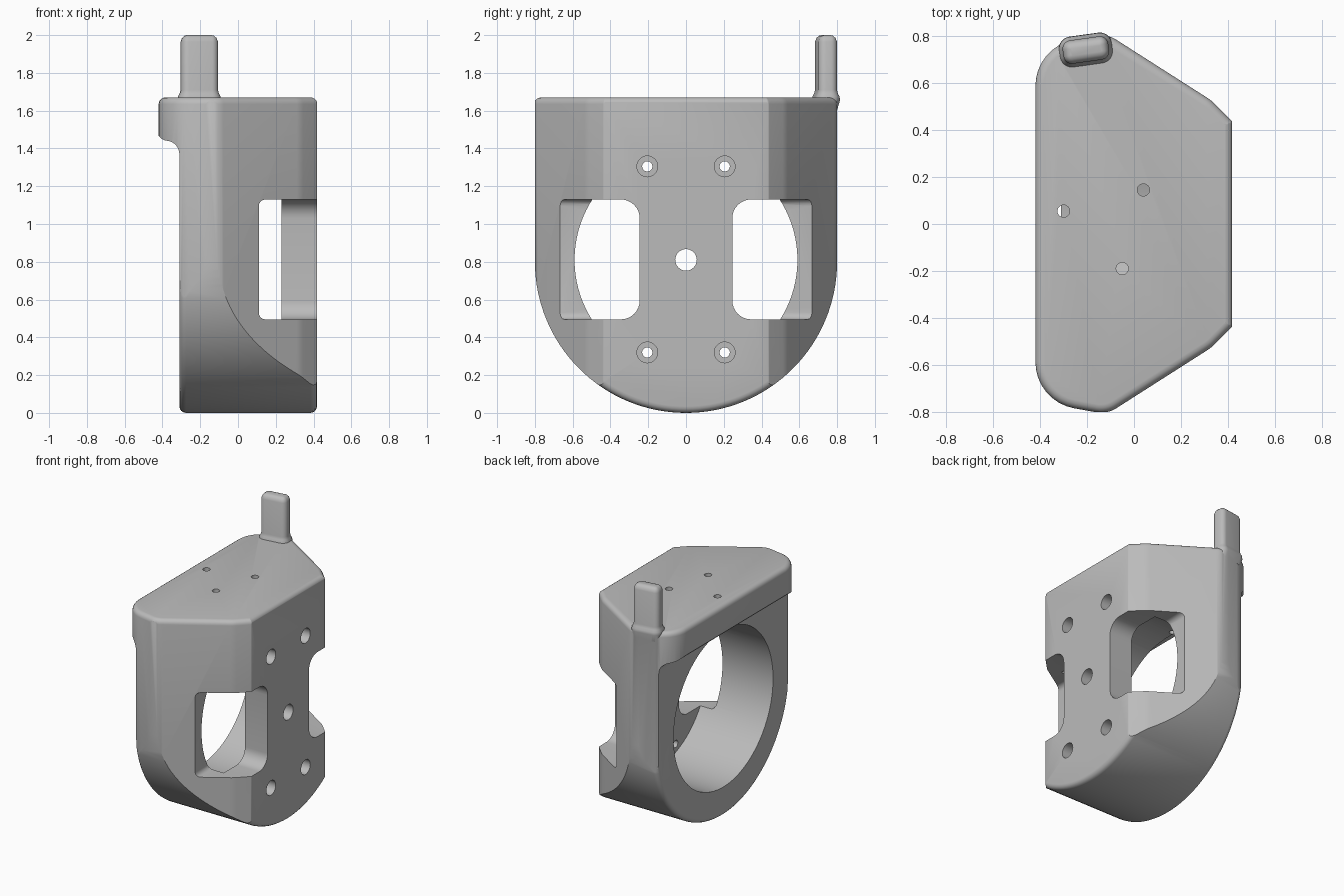
import bpy, bmesh, math
from mathutils import Vector, Matrix

cube = bpy.data.objects.get("Cube")
if cube:
    bpy.data.objects.remove(cube, do_unlink=True)

grey = bpy.data.materials.new("plain_grey")
grey.use_nodes = True
colour = (0.5, 0.5, 0.5, 1)
grey.diffuse_color = colour
grey.node_tree.nodes["Principled BSDF"].inputs["Base Color"].default_value = colour


def fillet(corners, steps=8):
    """Closed 2D outline from (u, v, radius) corners."""
    out = []
    for i, (u, v, r) in enumerate(corners):
        p = Vector((u, v))
        if r == 0:
            out.append(p)
            continue
        a = (Vector(corners[i - 1][:2]) - p).normalized()
        b = (Vector(corners[(i + 1) % len(corners)][:2]) - p).normalized()
        half = a.angle(b) / 2
        d = r / math.tan(half)
        c = p + (a + b).normalized() * (r / math.sin(half))
        s, e = (p + a * d - c).normalized(), (p + b * d - c).normalized()
        out += [c + s.slerp(e, k / steps).normalized() * r for k in range(steps + 1)]
    return out


def circle(u, v, r, n=32):
    return [Vector((u + r * math.cos(math.tau * k / n), v + r * math.sin(math.tau * k / n)))
            for k in range(n)]


PLACE = {"x": lambda u, v, w: (w, u, v),
         "y": lambda u, v, w: (u, w, v),
         "z": lambda u, v, w: (u, v, w)}


def prism(name, outline, axis, lo, hi, bevel_at=(), bevel=0.035):
    """Extrude an outline along an axis, rounding the rims of the chosen ends."""
    bm = bmesh.new()
    rings = [[bm.verts.new(PLACE[axis](p.x, p.y, w)) for p in outline] for w in (lo, hi)]
    caps = [bm.faces.new(r) for r in rings]
    n = len(outline)
    for i in range(n):
        j = (i + 1) % n
        bm.faces.new((rings[0][i], rings[0][j], rings[1][j], rings[1][i]))
    bmesh.ops.recalc_face_normals(bm, faces=bm.faces)
    edges = [e for k in bevel_at for e in caps[k].edges]
    if edges:
        bmesh.ops.bevel(bm, geom=edges, offset=bevel, segments=4, profile=0.5, affect='EDGES')
    bmesh.ops.recalc_face_normals(bm, faces=bm.faces)
    return finish(name, bm)


def finish(name, bm):
    mesh = bpy.data.meshes.new(name)
    bm.to_mesh(mesh)
    bm.free()
    mesh.materials.append(grey)
    ob = bpy.data.objects.new(name, mesh)
    bpy.context.collection.objects.link(ob)
    return ob


def combine(target, tool, operation):
    """Apply a boolean and discard the tool."""
    mod = target.modifiers.new("bool", 'BOOLEAN')
    mod.operation, mod.object, mod.solver = operation, tool, 'EXACT'
    bpy.context.view_layer.update()
    result = target.evaluated_get(bpy.context.evaluated_depsgraph_get())
    mesh = bpy.data.meshes.new_from_object(result)
    target.modifiers.clear()
    target.data = mesh
    bpy.data.objects.remove(tool, do_unlink=True)


# U-shaped housing, seen along x
R = 0.8
arc = [Vector((-R * math.cos(math.pi * k / 64), R - R * math.sin(math.pi * k / 64)))
       for k in range(65)]
u_shape = [Vector((-R, 1.9))] + arc + [Vector((R, 1.9))]
body = prism("housing", u_shape, "x", -0.31, 0.418, (0, 1))

# Overhanging lip along the open side
lip = fillet([(-0.43, 1.85, 0), (-0.43, 1.45, 0.06), (-0.315, 1.43, 0.07),
              (-0.305, 1.3, 0), (-0.1, 1.3, 0), (-0.1, 1.85, 0)])
combine(body, prism("lip", lip, "y", -0.79, 0.79), 'UNION')

# Plan outline with angled shoulders and a rounded top rim
half = [(-0.42, 0.755, 0.2), (-0.115, 0.81, 0.12), (0.33, 0.526, 0.2), (0.42, 0.435, 0.02)]
plan = fillet(half + [(x, -y, r) for x, y, r in reversed(half)])
combine(body, prism("plan", plan, "z", -0.3, 1.67, (1,)), 'INTERSECT')

# Round bore, open on the -x side
combine(body, prism("bore", circle(0, 0.81, 0.59, 96), "x", -1, 0.23), 'DIFFERENCE')

# Side windows either side of the mounting plate
for s in (-1, 1):
    face = fillet([(s * 0.245, 0.495, 0.1), (s * 0.245, 1.13, 0.1), (s, 1.13, 0), (s, 0.495, 0)])
    combine(body, prism("window", face, "x", 0.11, 0.8, (0,)), 'DIFFERENCE')

# Mounting plate holes: one plain centre hole, four counterbored screws
combine(body, prism("centre_hole", circle(0, 0.81, 0.057), "x", 0, 0.8), 'DIFFERENCE')
for y in (-0.205, 0.205):
    for z in (0.32, 1.305):
        combine(body, prism("screw", circle(y, z, 0.027), "x", 0.1, 0.8), 'DIFFERENCE')
        combine(body, prism("screw_head", circle(y, z, 0.055), "x", 0.32, 0.8), 'DIFFERENCE')

# Three pin holes in the top
for x, y in ((-0.3, 0.055), (0.04, 0.145), (-0.05, -0.19)):
    combine(body, prism("pin_hole", circle(x, y, 0.026), "z", 1.2, 1.8), 'DIFFERENCE')

# Upright tab: rounded rectangle with a flared foot and rounded tip
bm = bmesh.new()
levels = [(1.6, 0.0), (1.655, 0.016), (1.675, 0.014), (1.69, 0.005), (1.71, 0),
          (1.965, 0), (1.985, -0.008), (1.996, -0.02), (2.0, -0.034)]
rings = []
for z, grow in levels:
    a, b = 0.098 + grow, 0.05 + grow
    r = max(0.036 + grow, 0.005)
    outline = fillet([(-a, -b, r), (a, -b, r), (a, b, r), (-a, b, r)], 6)
    rings.append([bm.verts.new((p.x, p.y, z)) for p in outline])
for lower, upper in zip(rings, rings[1:]):
    for i in range(len(lower)):
        j = (i + 1) % len(lower)
        bm.faces.new((lower[i], lower[j], upper[j], upper[i]))
bm.faces.new(rings[0])
bm.faces.new(rings[-1])
bmesh.ops.recalc_face_normals(bm, faces=bm.faces)
place = Matrix.Translation((-0.205, 0.741, 0)) @ Matrix.Rotation(math.radians(8), 4, 'Z')
bmesh.ops.transform(bm, matrix=place, verts=bm.verts)
combine(body, finish("tab", bm), 'UNION')

# Smooth shading with crisp edges
bpy.ops.object.select_all(action='DESELECT')
body.select_set(True)
bpy.context.view_layer.objects.active = body
bpy.ops.object.shade_smooth_by_angle(angle=math.radians(30))
